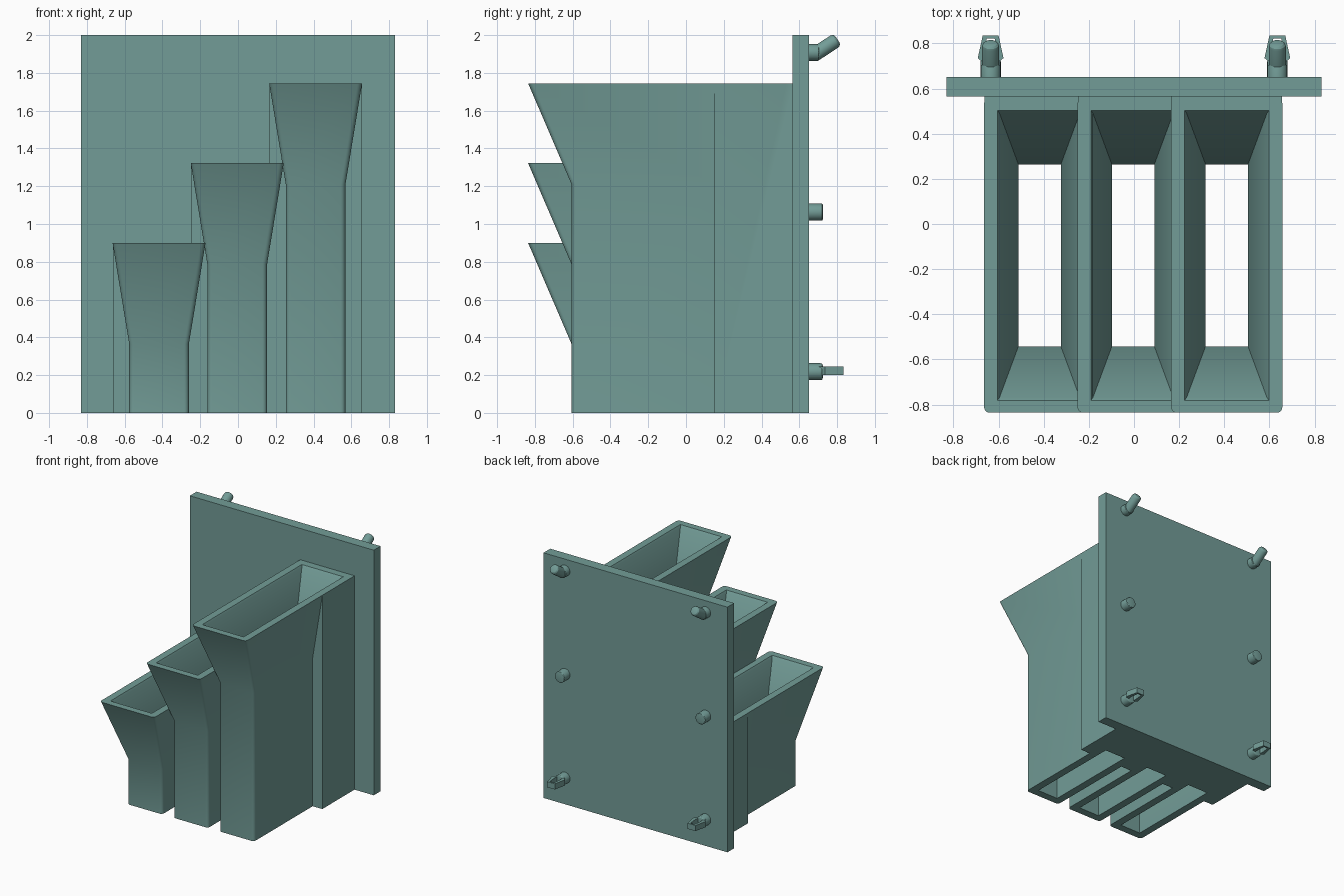
import bpy, bmesh, math
from mathutils import Vector

cube = bpy.data.objects.get("Cube")
if cube:
    bpy.data.objects.remove(cube, do_unlink=True)

teal = bpy.data.materials.new("dusty_teal")
teal.use_nodes = True
teal.diffuse_color = (0.17, 0.335, 0.31, 1)
teal.node_tree.nodes["Principled BSDF"].inputs["Base Color"].default_value = teal.diffuse_color


def finish(name, bm):
    bmesh.ops.recalc_face_normals(bm, faces=bm.faces)
    mesh = bpy.data.meshes.new(name)
    bm.to_mesh(mesh)
    bm.free()
    mesh.materials.append(teal)
    obj = bpy.data.objects.new(name, mesh)
    bpy.context.collection.objects.link(obj)
    return obj


def smooth(obj):
    bpy.ops.object.select_all(action='DESELECT')
    obj.select_set(True)
    bpy.context.view_layer.objects.active = obj
    bpy.ops.object.shade_smooth_by_angle(angle=math.radians(25))


def box(name, x0, x1, y0, y1, z0, z1):
    bm = bmesh.new()
    bmesh.ops.create_cube(bm, size=1)
    for v in bm.verts:
        v.co = ((x0 + x1) / 2 + v.co.x * (x1 - x0),
                (y0 + y1) / 2 + v.co.y * (y1 - y0),
                (z0 + z1) / 2 + v.co.z * (z1 - z0))
    return finish(name, bm)


def loft(name, cx, cy, sections, radius=0.0, steps=5):
    """Stack rectangles (half width, half depth, z) with rounded corners."""
    bm = bmesh.new()
    rings = []
    for hx, hy, z in sections:
        ring = []
        for i, (sx, sy) in enumerate([(1, 1), (-1, 1), (-1, -1), (1, -1)]):
            for k in range(steps + 1 if radius else 1):
                a = math.pi / 2 * (i + k / steps)
                ring.append(bm.verts.new((
                    cx + sx * (hx - radius) + radius * math.cos(a),
                    cy + sy * (hy - radius) + radius * math.sin(a), z))
                    if radius else bm.verts.new((cx + sx * hx, cy + sy * hy, z)))
        rings.append(ring)
    for a, b in zip(rings, rings[1:]):
        for i in range(len(a)):
            j = (i + 1) % len(a)
            bm.faces.new((a[i], a[j], b[j], b[i]))
    bm.faces.new(rings[0])
    bm.faces.new(rings[-1])
    return finish(name, bm)


def boolean(obj, other, operation):
    mod = obj.modifiers.new("cut", 'BOOLEAN')
    mod.object, mod.operation, mod.solver = other, operation, 'EXACT'
    bpy.context.view_layer.objects.active = obj
    bpy.ops.object.modifier_apply(modifier=mod.name)
    bpy.data.objects.remove(other, do_unlink=True)


def rod(name, start, end, radius, bevel=0.006):
    start, end = Vector(start), Vector(end)
    axis = end - start
    bm = bmesh.new()
    bmesh.ops.create_cone(bm, cap_ends=True, segments=24, radius1=radius,
                          radius2=radius, depth=axis.length)
    rim = [e for e in bm.edges if e.verts[0].co.z > 0 and e.verts[1].co.z > 0]
    bmesh.ops.bevel(bm, geom=rim, offset=bevel, segments=3, affect='EDGES', profile=0.5)
    turn = Vector((0, 0, 1)).rotation_difference(axis)
    for v in bm.verts:
        v.co = turn @ v.co + (start + end) / 2
    obj = finish(name, bm)
    smooth(obj)
    return obj


def snap_loop(name, cx, z0, z1):
    """Flat arrow-shaped loop with a slot through its middle."""
    outer = [(0.03, 0.68), (0.04, 0.72), (0.057, 0.735), (0.035, 0.835)]
    inner = [(0.02, 0.68), (0.02, 0.72), (0.026, 0.745), (0.018, 0.822)]
    outer += [(-x, y) for x, y in reversed(outer)]
    inner += [(-x, y) for x, y in reversed(inner)]
    bm = bmesh.new()
    layers = [[[bm.verts.new((cx + x, y, z)) for x, y in path]
               for path in (outer, inner)] for z in (z0, z1)]
    (ob, ib), (ot, it) = layers
    for a, b in ((ob, ib), (ib, it), (it, ot), (ot, ob)):
        for i in range(len(a)):
            j = (i + 1) % len(a)
            bm.faces.new((a[i], a[j], b[j], b[i]))
    return finish(name, bm)


# Mounting plate
box("back_plate", -0.83, 0.83, 0.565, 0.652, 0, 2)

# Three stepped funnel chutes, each with a block joining it to the plate
MID_Y = -0.139
FLARE = 0.535
for label, cx, top in (("low", -0.418, 0.9), ("middle", -0.004, 1.322), ("high", 0.411, 1.745)):
    low = top - FLARE
    chute = loft(label + "_chute", cx, MID_Y,
                 [(0.158, 0.467, 0), (0.158, 0.467, low), (0.246, 0.697, top)], radius=0.025)
    block = box("block", cx - 0.245, cx + 0.245, 0.15, 0.57, 0, top)
    boolean(chute, block, 'UNION')
    hole = loft("hole", cx, MID_Y,
                [(0.094, 0.403, -0.1), (0.094, 0.403, low), (0.178, 0.63, top - 0.015),
                 (0.187, 0.642, top), (0.187, 0.642, top + 0.05)])
    boolean(chute, hole, 'DIFFERENCE')
    smooth(chute)

# Pegboard fittings on the back, mirrored left and right
for side, sx in (("right", -1), ("left", 1)):
    x = sx * 0.635
    rod(side + "_hook_base", (x, 0.64, 1.908), (x, 0.705, 1.908), 0.044)
    rod(side + "_hook_arm", (x, 0.685, 1.9), (x, 0.802, 1.977), 0.038, 0.02)
    rod(side + "_peg", (x, 0.64, 1.063), (x, 0.724, 1.063), 0.045)
    rod(side + "_snap_base", (x, 0.64, 0.218), (x, 0.724, 0.218), 0.045, 0.012)
    snap_loop(side + "_snap_loop", x, 0.2, 0.246)
